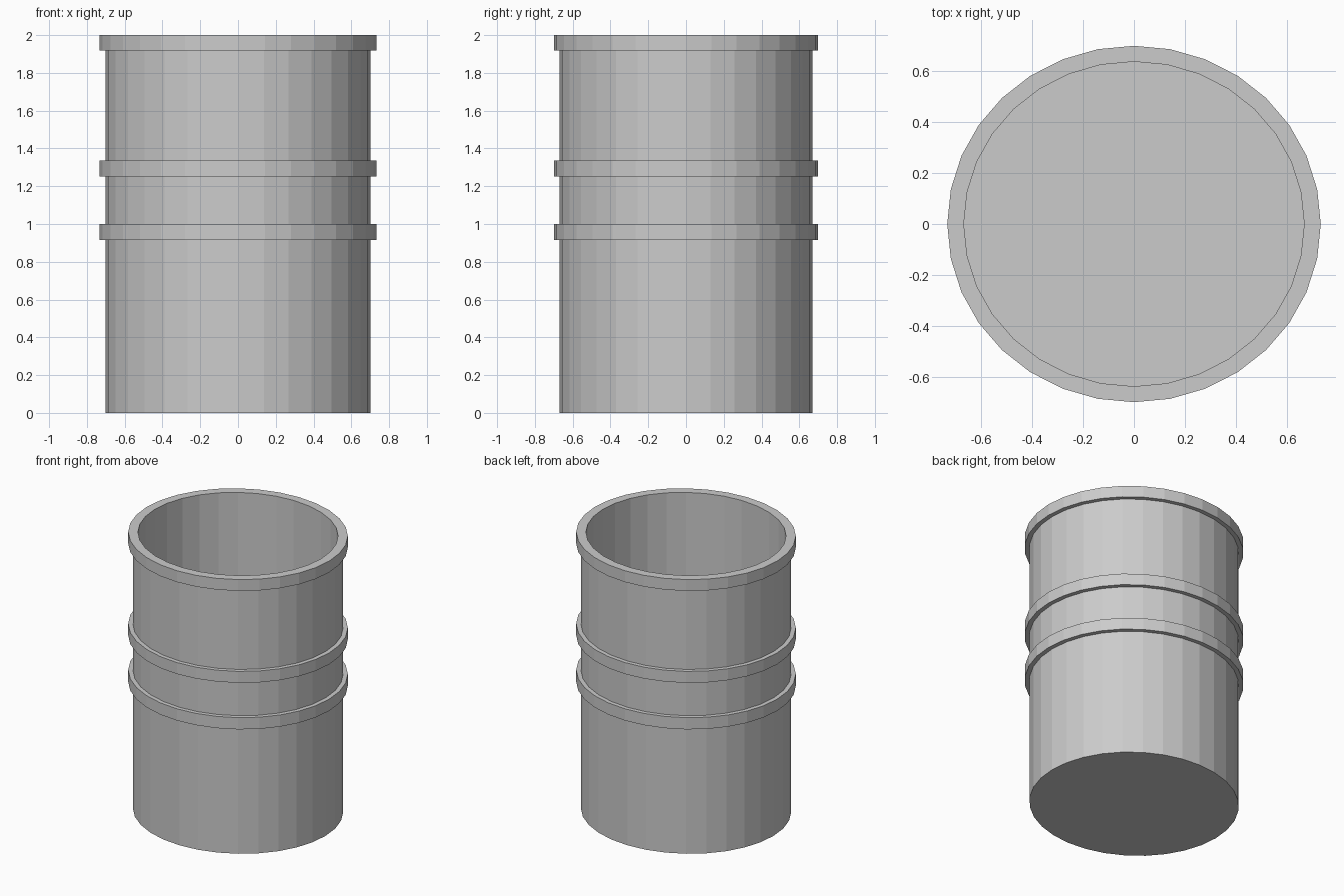
import bpy, bmesh
from math import cos, sin, tau

if "Cube" in bpy.data.objects:
    bpy.data.objects.remove(bpy.data.objects["Cube"])

SIDES = 32
Y_SCALE = 0.954                     # slightly oval footprint
BODY, BAND, INNER = 0.701, 0.732, 0.667
FLOOR = 0.08


def lathe(name, profile, closed=False):
    """Revolve (radius, z) points into an oval shell; open profiles get capped ends."""
    bm = bmesh.new()
    rings = [[bm.verts.new((r * cos(tau * i / SIDES), r * Y_SCALE * sin(tau * i / SIDES), z))
              for i in range(SIDES)] for r, z in profile]
    pairs = list(zip(rings, rings[1:]))
    if closed:
        pairs.append((rings[-1], rings[0]))
    else:
        bm.faces.new(rings[0])
        bm.faces.new(rings[-1])
    for a, b in pairs:
        for i in range(SIDES):
            j = (i + 1) % SIDES
            bm.faces.new((a[i], a[j], b[j], b[i]))
    bmesh.ops.recalc_face_normals(bm, faces=bm.faces)
    mesh = bpy.data.meshes.new(name)
    bm.to_mesh(mesh)
    bm.free()
    obj = bpy.data.objects.new(name, mesh)
    bpy.context.collection.objects.link(obj)
    return obj


# Open container: outer wall with two raised bands and a rim, then the hollow inside
profile = [(BODY, 0)]
for low, high in ((0.915, 1.0), (1.252, 1.335)):
    profile += [(BODY, low), (BAND, low), (BAND, high), (BODY, high)]
profile += [(BODY, 1.918), (BAND, 1.918), (BAND, 2.0), (INNER, 2.0), (INNER, FLOOR)]
lathe("barrel", profile)
